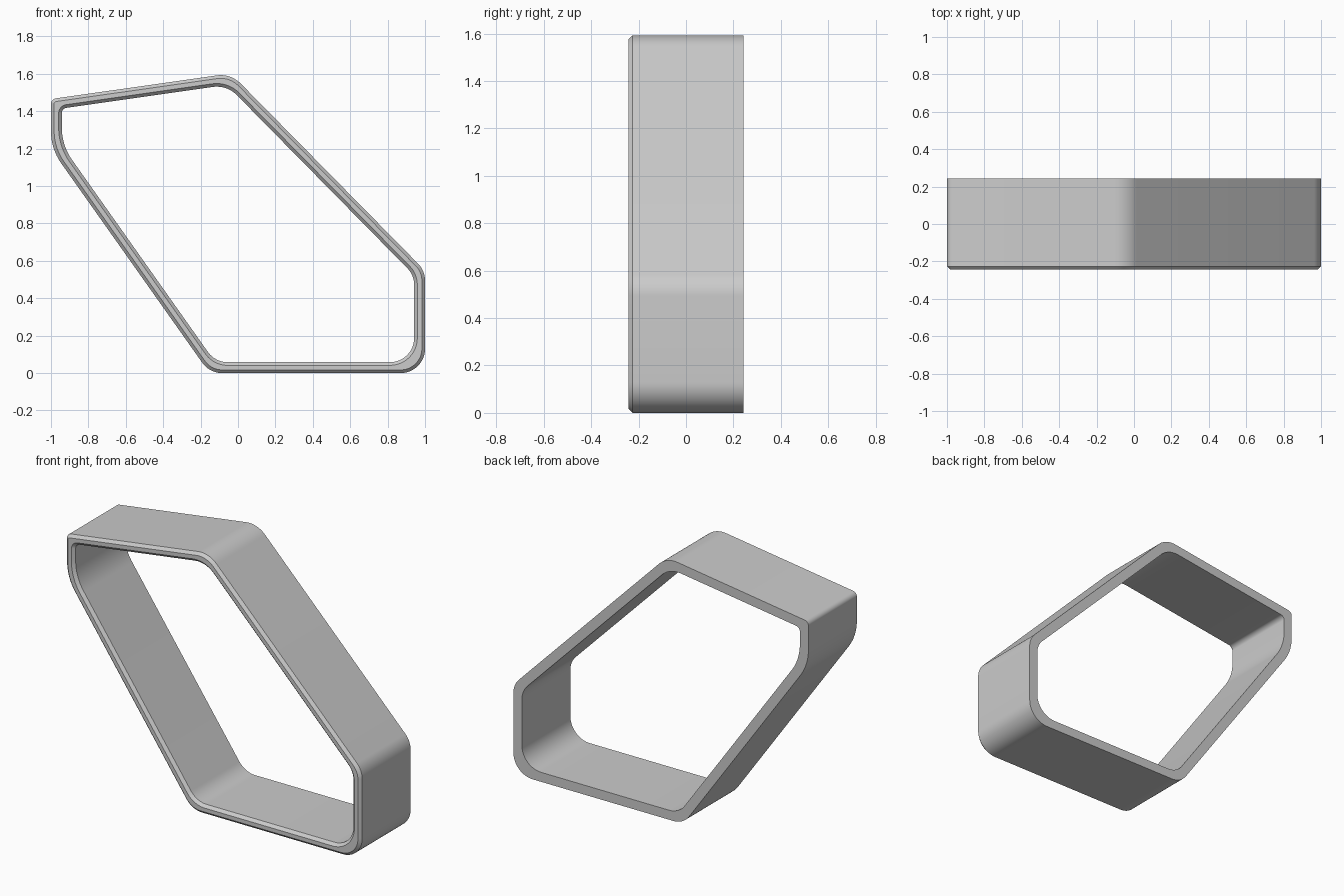
import bpy, bmesh, math
from mathutils import Vector

cube = bpy.data.objects.get("Cube")
if cube:
    bpy.data.objects.remove(cube)

HALF_DEPTH, WALL, CHAMFER, STEPS = 0.243, 0.058, 0.017, 12

# Outline corners, counter-clockwise seen from the front: x, z, rounding radius
CORNERS = [(-0.152, 0, 0.13), (1, 0, 0.13), (1, 0.547, 0.13),
           (-0.039, 1.602, 0.15), (-1, 1.465, 0.03), (-1, 1.199, 0.3)]


def rounded_outline(inset, grow):
    """Outline moved inward by inset, with corner radii enlarged by grow."""
    pts = [Vector(c[:2]) for c in CORNERS]
    loop = []
    for i, (x, z, radius) in enumerate(CORNERS):
        p = pts[i]
        d_in = (p - pts[i - 1]).normalized()
        d_out = (pts[(i + 1) % len(pts)] - p).normalized()
        n_in, n_out = Vector((-d_in.y, d_in.x)), Vector((-d_out.y, d_out.x))
        miter = (n_in + n_out) / (1 + n_in.dot(n_out))
        r = radius + grow
        centre = p + miter * (inset + r)
        start = math.atan2(-n_in.y, -n_in.x)
        turn = d_in.angle(d_out)
        for k in range(STEPS + 1):
            a = start + turn * k / STEPS
            loop.append(centre + r * Vector((math.cos(a), math.sin(a))))
    return loop


# Wall cross-section: inset, radius change, depth position
SECTION = [(0, 0, HALF_DEPTH),
           (0, 0, CHAMFER - HALF_DEPTH),
           (CHAMFER, -CHAMFER, -HALF_DEPTH),
           (WALL - CHAMFER, CHAMFER, -HALF_DEPTH),
           (WALL, 0, CHAMFER - HALF_DEPTH),
           (WALL, 0, HALF_DEPTH)]

# Hollow frame: bridge the section rings all the way round
bm = bmesh.new()
rings = [[bm.verts.new((p.x, y, p.y)) for p in rounded_outline(inset, grow)]
         for inset, grow, y in SECTION]
for j, ring in enumerate(rings):
    nxt = rings[(j + 1) % len(rings)]
    for i in range(len(ring)):
        k = (i + 1) % len(ring)
        bm.faces.new((ring[i], ring[k], nxt[k], nxt[i]))
bmesh.ops.recalc_face_normals(bm, faces=bm.faces)
mesh = bpy.data.meshes.new("frame")
bm.to_mesh(mesh)
bm.free()

frame = bpy.data.objects.new("frame", mesh)
bpy.context.collection.objects.link(frame)

# Plain grey finish
grey = bpy.data.materials.new("light_grey")
grey.use_nodes = True
colour = (0.6, 0.6, 0.6, 1)
grey.diffuse_color = colour
grey.node_tree.nodes["Principled BSDF"].inputs["Base Color"].default_value = colour
mesh.materials.append(grey)

# Smooth rounded corners, crisp chamfer edges
bpy.ops.object.select_all(action='DESELECT')
frame.select_set(True)
bpy.context.view_layer.objects.active = frame
bpy.ops.object.shade_smooth_by_angle(angle=math.radians(25))
